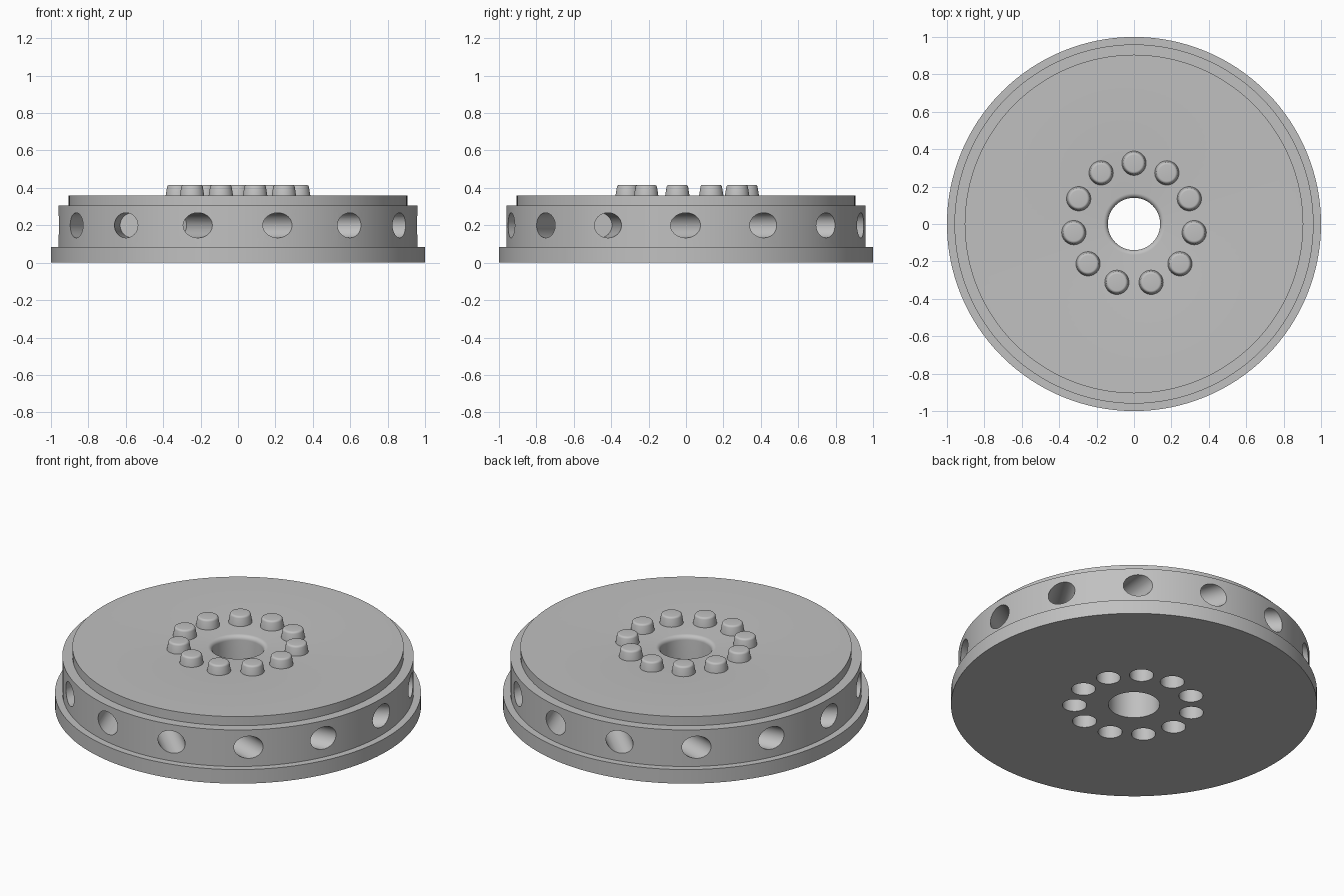
import bpy
import bmesh
import math
from mathutils import Matrix, Vector

if "Cube" in bpy.data.objects:
    bpy.data.objects.remove(bpy.data.objects["Cube"], do_unlink=True)

GREY = (0.53, 0.53, 0.53, 1)
metal = bpy.data.materials.new("plain grey")
metal.use_nodes = True
metal.diffuse_color = GREY
metal.node_tree.nodes["Principled BSDF"].inputs["Base Color"].default_value = GREY


def make_object(name, bm):
    bmesh.ops.recalc_face_normals(bm, faces=bm.faces[:])
    mesh = bpy.data.meshes.new(name)
    bm.to_mesh(mesh)
    bm.free()
    mesh.materials.append(metal)
    obj = bpy.data.objects.new(name, mesh)
    bpy.context.collection.objects.link(obj)
    return obj


def lathe(bm, profile, sides, centre=(0, 0), closed=False):
    """Turn (radius, height) points around a vertical axis."""
    rings = []
    for r, z in profile:
        rings.append([bm.verts.new((centre[0] + r * math.cos(math.tau * k / sides),
                                    centre[1] + r * math.sin(math.tau * k / sides), z))
                      for k in range(sides)])
    pairs = list(zip(rings, rings[1:]))
    if closed:
        pairs.append((rings[-1], rings[0]))
    else:
        bm.faces.new(rings[0])
        bm.faces.new(rings[-1])
    for low, high in pairs:
        for k in range(sides):
            n = (k + 1) % sides
            bm.faces.new((low[k], low[n], high[n], high[k]))


def arc(cx, cz, radius, start, end, steps):
    angles = [math.radians(start + (end - start) * i / steps) for i in range(steps + 1)]
    return [(cx + radius * math.cos(a), cz + radius * math.sin(a)) for a in angles]


def smooth(obj):
    bpy.ops.object.select_all(action="DESELECT")
    obj.select_set(True)
    bpy.context.view_layer.objects.active = obj
    bpy.ops.object.shade_smooth_by_angle(angle=math.radians(30))


def cut(obj, cutter):
    cutter.hide_render = True
    mod = obj.modifiers.new("cut", "BOOLEAN")
    mod.object = cutter
    mod.operation = "DIFFERENCE"
    mod.solver = "EXACT"
    bpy.context.view_layer.objects.active = obj
    bpy.ops.object.modifier_apply(modifier=mod.name)
    bpy.data.objects.remove(cutter, do_unlink=True)


TOP = 0.36
BORE = 0.14
FILLET = 0.025
STUDS = 11
stud_centres = [(0.325 * math.cos(a), 0.325 * math.sin(a))
                for a in (math.pi / 2 + math.tau * k / STUDS for k in range(STUDS))]

# Stepped disc with a rounded central bore
bm = bmesh.new()
profile = [(BORE, 0), (1, 0), (1, 0.085), (0.96, 0.085), (0.96, 0.305),
           (0.905, 0.305), (0.905, TOP)]
profile += arc(BORE + FILLET, TOP - FILLET, FILLET, 90, 180, 6)
lathe(bm, profile, 128, closed=True)
disc = make_object("stepped_disc", bm)

# Slanted blind holes around the rim
HOLES = 14
SLANT = math.radians(33)
DEPTH = 0.36
bm = bmesh.new()
for k in range(HOLES):
    a = math.tau * k / HOLES
    axis = Vector((math.cos(a + SLANT), math.sin(a + SLANT), 0))
    mouth = Vector((0.96 * math.cos(a), 0.96 * math.sin(a), 0.2))
    length = DEPTH + 0.15
    middle = mouth + axis * (0.15 - DEPTH) / 2
    turn = axis.to_track_quat("Z", "Y").to_matrix().to_4x4()
    bmesh.ops.create_cone(bm, cap_ends=True, segments=40, radius1=0.067, radius2=0.067,
                          depth=length, matrix=Matrix.Translation(middle) @ turn)
cut(disc, make_object("rim_hole_cutter", bm))

# Sockets on the underside, below the studs
bm = bmesh.new()
for centre in stud_centres:
    lathe(bm, [(0.066, -0.1), (0.066, 0.2)], 40, centre)
cut(disc, make_object("socket_cutter", bm))
smooth(disc)

# Ring of tapered studs with rounded tops
bm = bmesh.new()
for centre in stud_centres:
    lathe(bm, [(0.066, TOP - 0.01), (0.065, TOP)] + arc(0.044, 0.402, 0.014, 15, 90, 5),
          40, centre)
studs = make_object("top_studs", bm)
smooth(studs)
